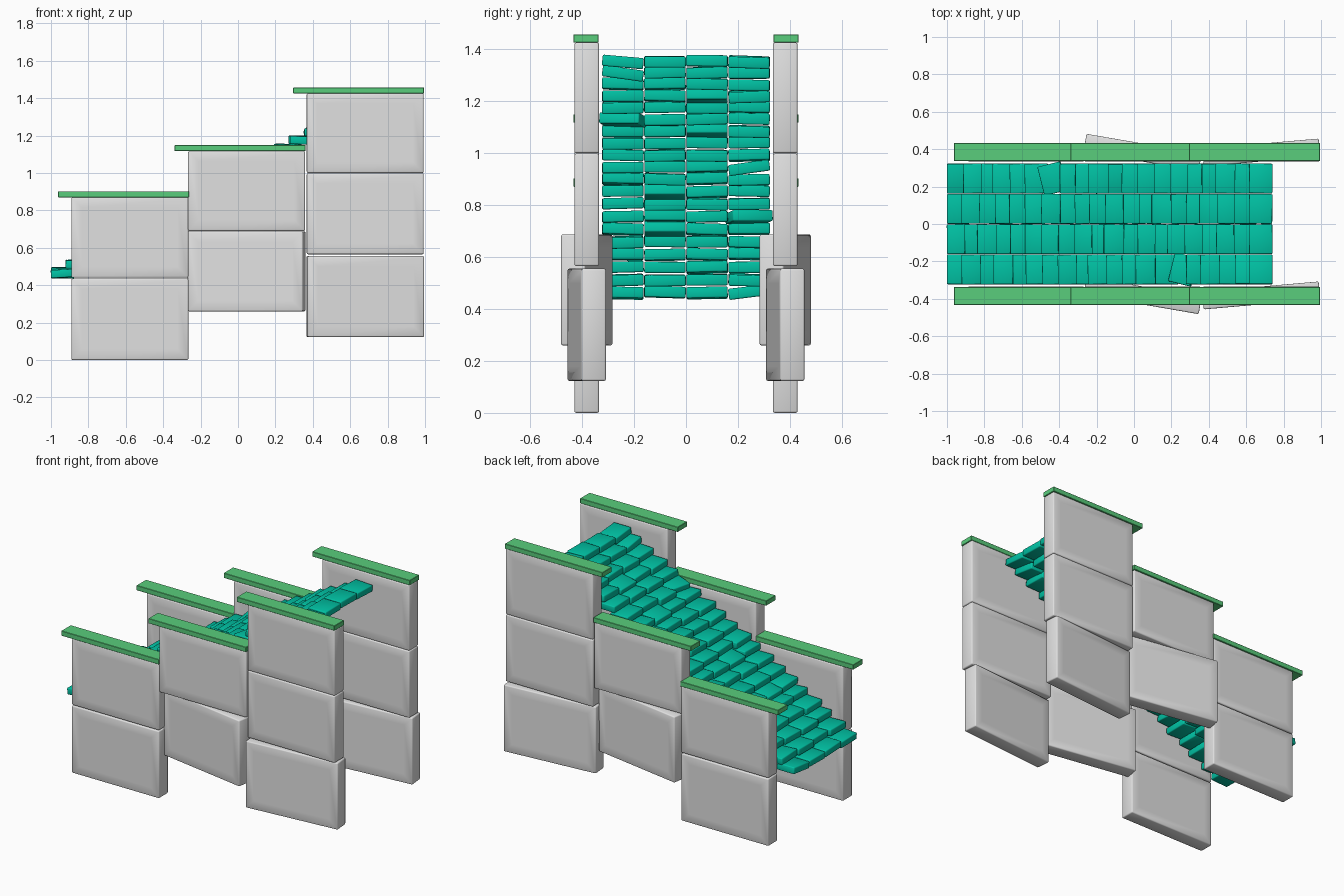
import bpy, bmesh, random
from math import radians, sin, pi
from mathutils import Euler, Matrix

random.seed(4)
old = bpy.data.objects.get("Cube")
if old:
    bpy.data.objects.remove(old, do_unlink=True)


def material(name, rgb):
    m = bpy.data.materials.new(name)
    m.use_nodes = True
    m.diffuse_color = (*rgb, 1)
    m.node_tree.nodes["Principled BSDF"].inputs["Base Color"].default_value = (*rgb, 1)
    return m


STONE = material("pale grey stone", (0.75, 0.75, 0.75))
GREEN = material("leaf green trim", (0.10, 0.61, 0.20))
TEAL = material("teal slate", (0.0, 0.54, 0.37))


def block(name, size, centre, turn, bevel, mat, smooth=True, panel=0):
    """Softened box; panel adds a flat field inside the two broad faces."""
    bm = bmesh.new()
    bmesh.ops.create_cube(bm, size=1, matrix=Matrix.Diagonal((*size, 1)))
    bmesh.ops.bevel(bm, geom=bm.edges[:], offset=bevel, segments=2 if smooth else 1,
                    profile=0.5, affect='EDGES')
    if panel:
        broad = sorted(bm.faces, key=lambda f: -f.calc_area())[:2]
        bmesh.ops.inset_individual(bm, faces=broad, thickness=panel)
    for f in bm.faces:
        f.smooth = smooth
    mesh = bpy.data.meshes.new(name)
    bm.to_mesh(mesh)
    bm.free()
    mesh.materials.append(mat)
    obj = bpy.data.objects.new(name, mesh)
    obj.location = centre
    obj.rotation_euler = Euler([radians(a) for a in turn])
    bpy.context.collection.objects.link(obj)


# Side walls: stepped columns of (bottom, top, turn) blocks with a trim on top
COLUMNS = {
    -0.578: [(0.0, 0.435, 0), (0.44, 0.87, 0)],
    0.046: [(0.26, 0.687, -9.8), (0.69, 1.117, 0)],
    0.68: [(0.123, 0.555, 5), (0.565, 0.998, 0), (1.0, 1.425, 0)],
}
WALL_Y = 0.382
for label, sign in (("back", 1), ("front", -1)):
    for x, stack in COLUMNS.items():
        for low, high, yaw in stack:
            block(f"{label}_wall_block", (0.625, 0.095, high - low),
                  (x, sign * WALL_Y, (low + high) / 2), (0, 0, yaw),
                  0.007, STONE, panel=0.07)
        block(f"{label}_wall_trim", (0.7, 0.097, 0.032),
              (x - 0.035, sign * (WALL_Y + 0.003), stack[-1][1] + 0.016), (0, 0, 0),
              0.002, GREEN, smooth=False)

# Sloping stair of slates, a few of them loose: (row, lane) -> tilt
LOOSE = {
    (6, 3): (0, -6, 14), (14, 0): (0, -8, -14),
    (16, 2): (0, -12, 0), (13, 2): (0, -12, 0),
    (8, 1): (0, -12, 0), (5, 1): (0, -12, 0),
    (18, 0): (-8, 0, 0), (19, 0): (-5, 0, 0),
    (10, 3): (8, 0, 0), (0, 3): (7, 0, 0),
}
ROWS, LANES = 20, 4
for row in range(ROWS):
    for lane in range(LANES):
        wobble = (random.uniform(-2, 2), random.uniform(-4, 3), random.uniform(-1, 1))
        x = -0.9375 + row * 0.085
        if 0 < row < ROWS - 1:
            x += random.uniform(-0.012, 0.012)
        y = (lane - 1.5) * 0.162
        z = 0.463 + row * 0.0468 + 0.015 * sin(pi * row / (ROWS - 1))
        z += random.uniform(-0.003, 0.003)
        block("stair_slate", (0.125, 0.159, 0.043), (x, y, z),
              LOOSE.get((row, lane), wobble), 0.006, TEAL)
